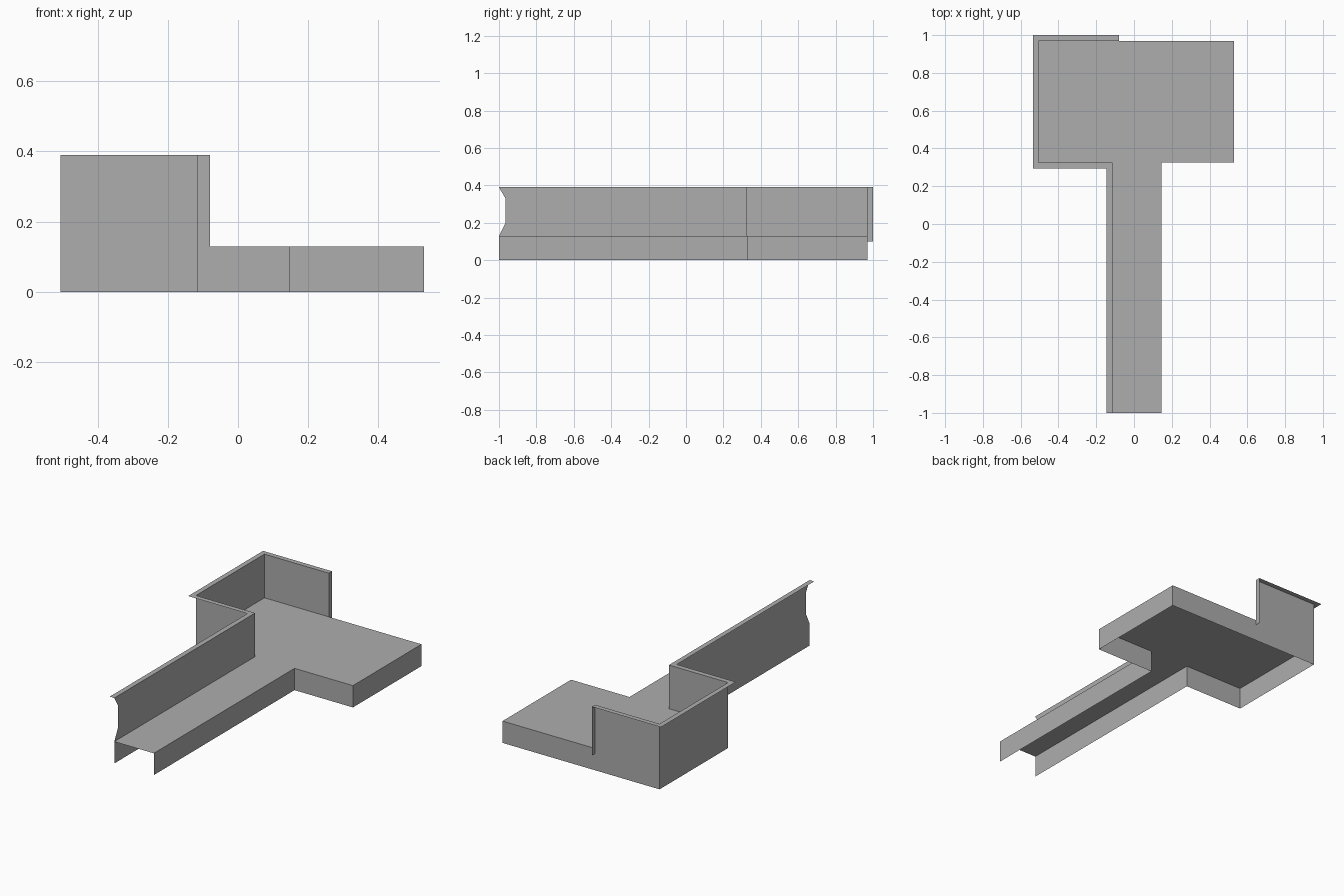
import bpy

if "Cube" in bpy.data.objects:
    bpy.data.objects.remove(bpy.data.objects["Cube"])

BASE, FLOOR, TOP, T = 0.0, 0.13, 0.39, 0.03
grey = bpy.data.materials.new("plain_grey")
grey.diffuse_color = (0.42, 0.42, 0.42, 1)
grey.use_nodes = True
grey.node_tree.nodes["Principled BSDF"].inputs["Base Color"].default_value = grey.diffuse_color


def sheet(name, verts, faces):
    me = bpy.data.meshes.new(name)
    me.from_pydata(verts, [], faces)
    me.materials.append(grey)
    ob = bpy.data.objects.new(name, me)
    bpy.context.collection.objects.link(ob)
    return ob


def wall_strip(name, path, z0, z1):
    """Vertical sheets standing along an open path."""
    n = len(path)
    verts = [(x, y, z0) for x, y in path] + [(x, y, z1) for x, y in path]
    return sheet(name, verts, [(i, i + 1, n + i + 1, n + i) for i in range(n - 1)])


# Plan: low side runs anticlockwise from the corridor mouth to the wall end
low = [(0.145, -1), (0.145, 0.325), (0.53, 0.325), (0.53, 0.97), (-0.08, 0.97)]
high = [(-0.08, 0.97), (-0.505, 0.97), (-0.505, 0.325), (-0.115, 0.325), (-0.115, -1)]
rim_outer = [(-0.08, 1.0), (-0.535, 1.0), (-0.535, 0.295), (-0.145, 0.295), (-0.145, -1)]

# Floor of room and corridor, open beneath
plan = low + high[1:]
sheet("floor", [(x, y, FLOOR) for x, y in plan], [tuple(range(len(plan)))])

# Skirt beneath the low edges
wall_strip("low_skirt", low, BASE, FLOOR)

# Tall room walls
wall_strip("room_walls", high[:4], BASE, TOP)

# Corridor wall, with the recessed notch at its front end
x = high[-1][0]
profile = [(0.325, BASE), (-1, BASE), (-1, FLOOR), (-0.965, 0.20),
           (-0.965, 0.33), (-1, TOP), (0.325, TOP)]
sheet("corridor_wall", [(x, y, z) for y, z in profile], [(6, 5, 4, 3, 2, 1, 0)])

# Flat rim along the wall tops
n = len(high)
sheet("wall_rim", [(x, y, TOP) for x, y in high + rim_outer],
      [(i, n + i, n + i + 1, i + 1)[::-1][::-1] for i in range(n - 1)])

# Narrow return strip closing the back wall end
wall_strip("wall_end_return", [(-0.08, 0.97), (-0.08, 0.97 + T)], 0.10, TOP)
